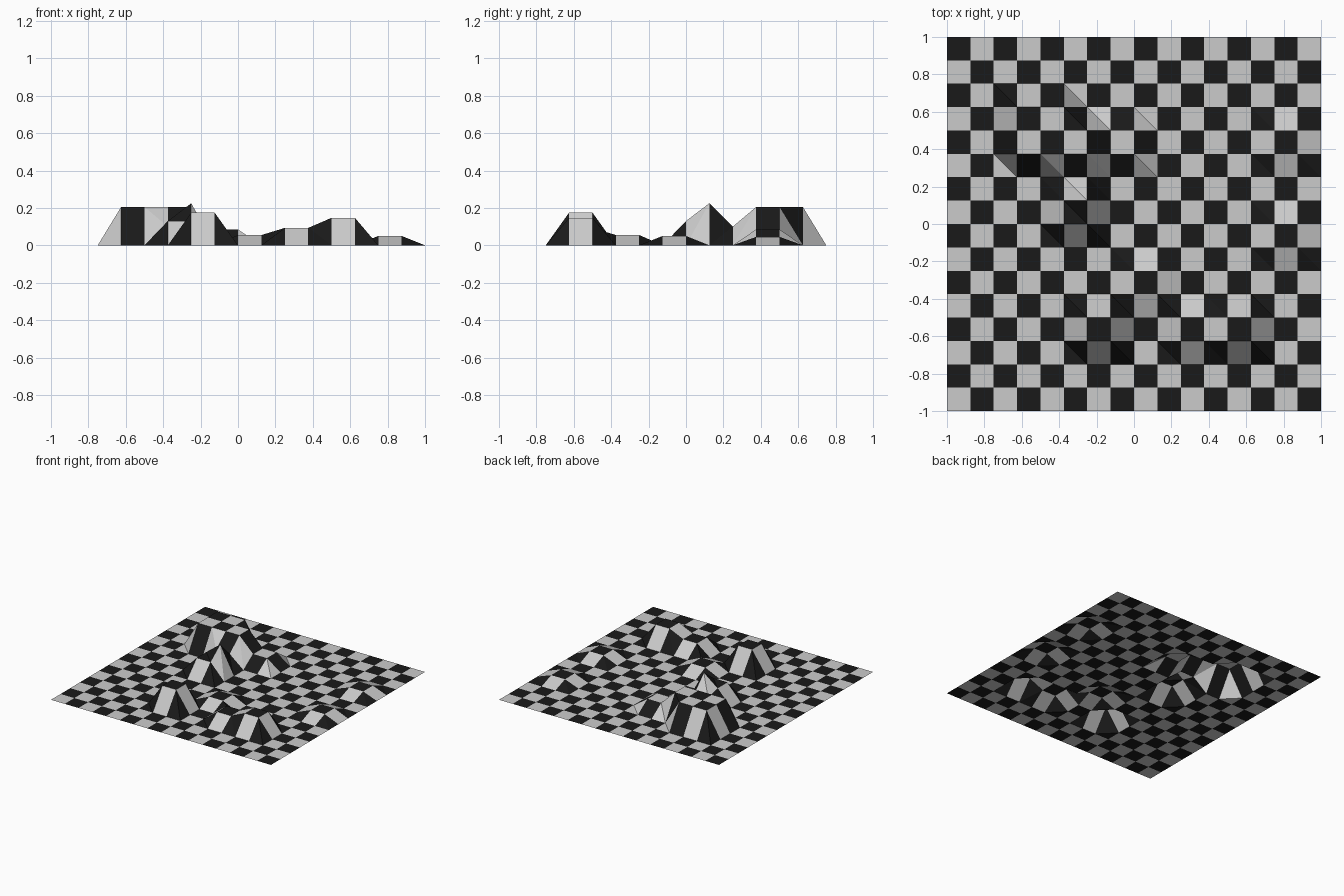
import bpy, bmesh

if "Cube" in bpy.data.objects:
    bpy.data.objects.remove(bpy.data.objects["Cube"])

N = 16           # cells per side
STEP = 2 / N

# Raised patches in grid-vertex indices: (i0, i1, j0, j1, height)
HILLS = [
    (3, 5, 11, 13, 0.205),   # large plateau
    (5, 6, 11, 12, 0.205),   # plateau shoulder
    (5, 6, 10, 10, 0.10),    # saddle towards the peak
    (5, 6, 8, 9, 0.13),      # stepped hill
    (6, 6, 9, 9, 0.225),     # sharp peak
    (7, 8, 11, 12, 0.085),
    (6, 7, 3, 4, 0.175),
    (8, 9, 5, 6, 0.055),
    (10, 11, 3, 4, 0.093),
    (12, 13, 3, 4, 0.147),
    (14, 15, 7, 8, 0.05),
    (14, 15, 11, 12, 0.045),
]


def height(i, j):
    return max([h for a, b, c, d, h in HILLS if a <= i <= b and c <= j <= d], default=0)


# Ground sheet with hills, each checker cell split along the same diagonal
bm = bmesh.new()
v = [[bm.verts.new((-1 + i * STEP, -1 + j * STEP, height(i, j)))
      for j in range(N + 1)] for i in range(N + 1)]
for i in range(N):
    for j in range(N):
        a, b, c, d = v[i][j], v[i + 1][j], v[i + 1][j + 1], v[i][j + 1]
        for tri in ((a, b, d), (b, c, d)):
            bm.faces.new(tri).material_index = (i + j) % 2

mesh = bpy.data.meshes.new("checkered_terrain")
bm.to_mesh(mesh)
bm.free()

# Checker colours
for name, g in (("light_square", 0.6), ("dark_square", 0.01)):
    mat = bpy.data.materials.new(name)
    mat.diffuse_color = (g, g, g, 1)
    mat.use_nodes = True
    mat.node_tree.nodes["Principled BSDF"].inputs["Base Color"].default_value = mat.diffuse_color
    mesh.materials.append(mat)

terrain = bpy.data.objects.new("checkered_terrain", mesh)
bpy.context.collection.objects.link(terrain)
